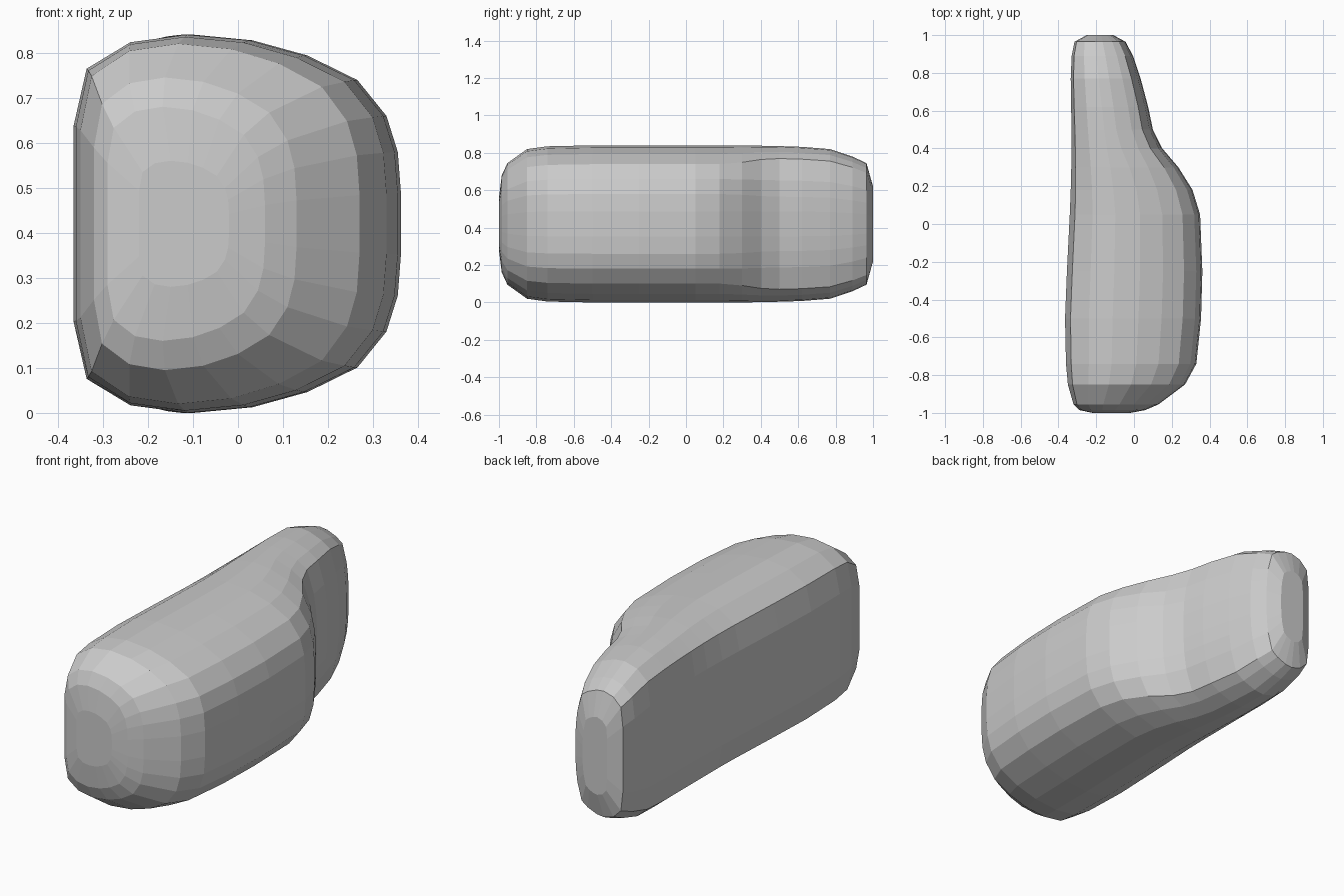
import bpy, bmesh

cube = bpy.data.objects.get("Cube")
if cube:
    bpy.data.objects.remove(cube, do_unlink=True)

MID = 0.42  # height of the mirror plane

# Upper half of the cross-section: (fraction of width, fraction of half height)
WIDE = [(0, .52), (.04, .82), (.175, .96), (.35, 1), (.54, .97),
        (.71, .89), (.865, .76), (.955, .57), (.99, .38), (1, .16)]
NARROW = [(0, .52), (.04, .82), (.2, .95), (.4, 1), (.55, .985),
          (.74, .92), (.87, .84), (.96, .56), (.99, .35), (1, .16)]

# Stations from front to back: y, flat side x, bulging side x, half height, narrowness
STATIONS = [
    (-1.0, -.22, -.02, .14, 0), (-.985, -.29, .06, .26, 0), (-.955, -.32, .13, .325, 0),
    (-.85, -.35, .27, .4, 0), (-.74, -.36, .33, .415, 0), (-.5, -.365, .355, .42, 0),
    (-.25, -.355, .362, .42, 0), (.05, -.34, .35, .42, 0), (.18, -.335, .31, .42, 0),
    (.3, -.332, .235, .42, .3), (.4, -.33, .15, .418, .8), (.5, -.33, .1, .416, 1),
    (.62, -.333, .075, .412, 1), (.77, -.335, .035, .4, 1), (.89, -.33, -.005, .36, 1),
    (.965, -.315, -.045, .325, 1), (1.0, -.25, -.11, .2, 1),
]


def section(bm, y, x0, x1, half, blend):
    """Make one closed ring, mirrored top to bottom."""
    top = []
    for (u0, v0), (u1, v1) in zip(WIDE, NARROW):
        u, v = u0 + (u1 - u0) * blend, v0 + (v1 - v0) * blend
        top.append((x0 + (x1 - x0) * u, v * half))
    ring = top + [(x, -z) for x, z in reversed(top)]
    return [bm.verts.new((x, y, MID + z)) for x, z in ring]


# Loft the body through its rings and close both ends
bm = bmesh.new()
rings = [section(bm, *s) for s in STATIONS]
for a, b in zip(rings, rings[1:]):
    for i in range(len(a)):
        j = (i + 1) % len(a)
        bm.faces.new((a[i], a[j], b[j], b[i]))
bm.faces.new(rings[0])
bm.faces.new(rings[-1])
bmesh.ops.recalc_face_normals(bm, faces=bm.faces)

mesh = bpy.data.meshes.new("body")
bm.to_mesh(mesh)
bm.free()
body = bpy.data.objects.new("body", mesh)
bpy.context.collection.objects.link(body)

# Plain grey material
grey = bpy.data.materials.new("light_grey")
grey.use_nodes = True
colour = (.6, .6, .6, 1)
grey.diffuse_color = colour
grey.node_tree.nodes["Principled BSDF"].inputs["Base Color"].default_value = colour
mesh.materials.append(grey)
